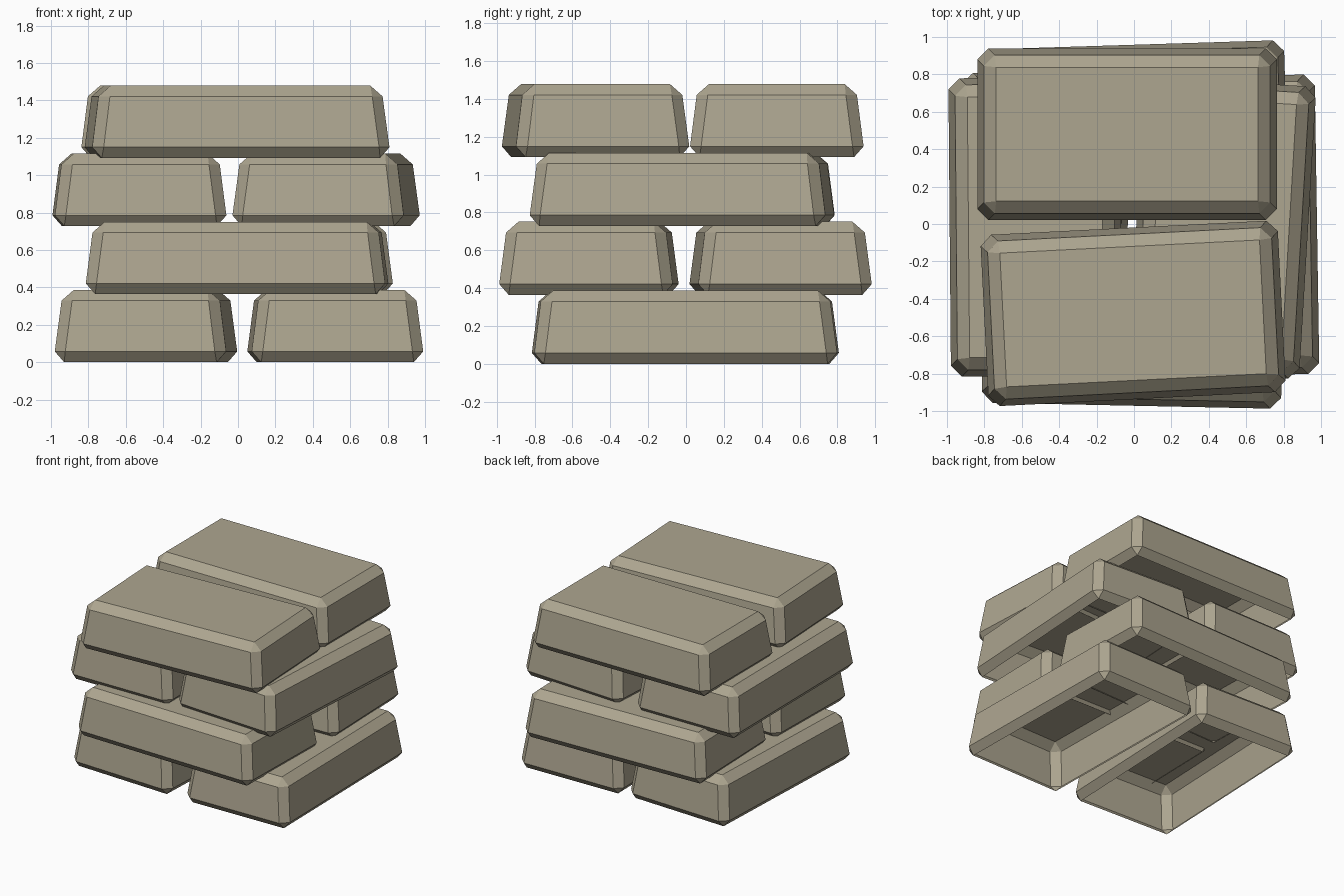
import bpy, bmesh, math
from mathutils import Matrix

if "Cube" in bpy.data.objects:
    bpy.data.objects.remove(bpy.data.objects["Cube"])

HALF_W, HEIGHT, PITCH, BEVEL, TAPER = 0.466, 0.387, 0.364, 0.058, 0.050


def ingot(name, x, y, layer, angle, along_y, half_l=0.808):
    """Tapered block with single-segment chamfers and an open underside."""
    bm = bmesh.new()
    bmesh.ops.create_cube(bm, size=2)
    for v in bm.verts:
        top = v.co.z > 0
        inset = TAPER if top else 0
        v.co.x *= half_l - inset
        v.co.y *= HALF_W - inset
        v.co.z = HEIGHT if top else 0
    bmesh.ops.bevel(bm, geom=bm.edges[:], offset=BEVEL, segments=1,
                    affect='EDGES', profile=0.5)
    bm.normal_update()
    under = [f for f in bm.faces if f.normal.z < -0.99]
    bmesh.ops.delete(bm, geom=under, context='FACES')
    turn = math.radians(angle + (90 if along_y else 0))
    bm.transform(Matrix.Translation((x, y, layer * PITCH)) @ Matrix.Rotation(turn, 4, 'Z'))
    me = bpy.data.meshes.new(name)
    bm.to_mesh(me)
    bm.free()
    ob = bpy.data.objects.new(name, me)
    bpy.context.collection.objects.link(ob)
    mat = bpy.data.materials.get("dull_metal")
    if not mat:
        mat = bpy.data.materials.new("dull_metal")
        mat.diffuse_color = (0.42, 0.38, 0.28, 1)
        mat.use_nodes = True
        mat.node_tree.nodes["Principled BSDF"].inputs["Base Color"].default_value = mat.diffuse_color
    me.materials.append(mat)


# Four crossed layers of two bars, each slightly askew
ingot("bottom_bar_left", -0.492, 0.0, 0, -2.3, True, 0.80)
ingot("bottom_bar_right", 0.520, -0.008, 0, 0.9, True)
ingot("second_bar_front", -0.005, -0.513, 1, -1.2, False)
ingot("second_bar_back", 0.015, 0.500, 1, 1.8, False)
ingot("third_bar_left", -0.527, -0.015, 2, 0.5, True, 0.805)
ingot("third_bar_right", 0.471, -0.021, 2, -3.4, True, 0.79)
ingot("top_bar_front", -0.005, -0.478, 3, 2.9, False, 0.803)
ingot("top_bar_back", -0.037, 0.480, 3, 0.0, False)
